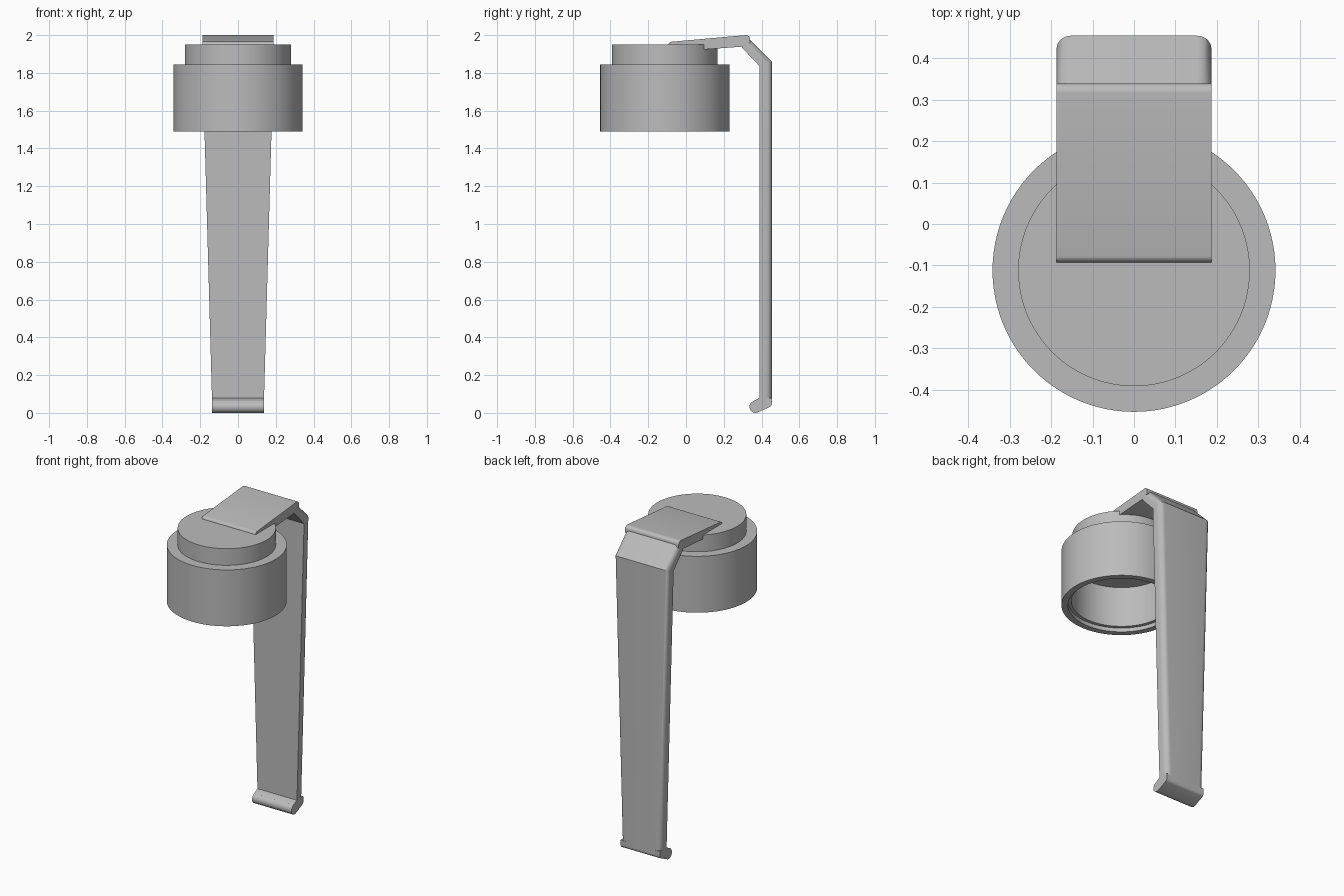
import bpy, bmesh, math

cube = bpy.data.objects.get("Cube")
if cube:
    bpy.data.objects.remove(cube, do_unlink=True)

GREY = (0.5, 0.5, 0.5, 1)
grey = bpy.data.materials.new("plain grey")
grey.use_nodes = True
grey.diffuse_color = GREY
grey.node_tree.nodes["Principled BSDF"].inputs["Base Color"].default_value = GREY


def finish(name, bm, angle=35):
    bmesh.ops.recalc_face_normals(bm, faces=bm.faces)
    mesh = bpy.data.meshes.new(name)
    bm.to_mesh(mesh)
    bm.free()
    mesh.materials.append(grey)
    obj = bpy.data.objects.new(name, mesh)
    bpy.context.collection.objects.link(obj)
    bpy.ops.object.select_all(action="DESELECT")
    obj.select_set(True)
    bpy.context.view_layer.objects.active = obj
    bpy.ops.object.shade_smooth_by_angle(angle=math.radians(angle))
    return obj


def loft(name, rings):
    """Skin matching closed rings of points and cap both ends."""
    bm = bmesh.new()
    loops = [[bm.verts.new(p) for p in ring] for ring in rings]
    for a, b in zip(loops, loops[1:]):
        for i in range(len(a)):
            j = (i + 1) % len(a)
            bm.faces.new((a[i], a[j], b[j], b[i]))
    bm.faces.new(loops[0])
    bm.faces.new(loops[-1])
    return finish(name, bm)


def arc(cy, cz, r, start, end, steps=8):
    return [(cy + r * math.cos(math.radians(start + (end - start) * i / steps)),
             cz + r * math.sin(math.radians(start + (end - start) * i / steps)))
            for i in range(steps + 1)]


def extrude(name, profile, half):
    return loft(name, [[(x, y, z) for y, z in profile] for x in (-half, half)])


def lathe(name, profile, cy, segments=96):
    bm = bmesh.new()
    verts = [bm.verts.new((r, cy, z)) for r, z in profile]
    edges = [bm.edges.new(pair) for pair in zip(verts, verts[1:])]
    bmesh.ops.spin(bm, geom=verts + edges, cent=(0, cy, 0), axis=(0, 0, 1),
                   angle=math.tau, steps=segments)
    bmesh.ops.remove_doubles(bm, verts=bm.verts, dist=0.0005)
    return finish(name, bm)


# Stepped cap, hollow underneath with a small recessed lip
lathe("cap", [(0, 1.95), (0.28, 1.95), (0.28, 1.845), (0.342, 1.845),
              (0.342, 1.49), (0.305, 1.49), (0.305, 1.515), (0.285, 1.515),
              (0.285, 1.77), (0, 1.77)], -0.112)

# Lever plate sinking into the cap top, rounded at both ends
lever = ([(-0.093, 1.91), (-0.093, 1.947)] + arc(-0.075, 1.947, 0.018, 180, 97, 6)
         + arc(0.318, 1.978, 0.022, 97, 0, 6) + [(0.34, 1.958), (0.312, 1.94)])
extrude("lever", lever, 0.187)


# Tapered strap with rounded back edges, bent forward at the top
def strap_ring(inner, outer, half, radius=0.034):
    thick = math.dist(inner, outer)
    section = [(-half, 0), (half, 0)]
    corner = arc(half - radius, thick - radius, radius, 0, 90)
    section += corner + [(-x, d) for x, d in reversed(corner)]
    return [(x, inner[0] + (outer[0] - inner[0]) * d / thick,
             inner[1] + (outer[1] - inner[1]) * d / thick) for x, d in section]


loft("strap", [strap_ring((0.39, 0.05), (0.455, 0.05), 0.137),
               strap_ring((0.39, 1.835), (0.455, 1.86), 0.187),
               strap_ring((0.295, 1.935), (0.335, 1.98), 0.187)])

# Hooked foot with a round nose
foot = ([(0.39, 0.08), (0.355, 0.062)] + arc(0.368, 0.032, 0.032, 115, 290, 12)
        + arc(0.435, 0.05, 0.02, -65, 0, 5) + [(0.455, 0.08)])
extrude("foot", foot, 0.137)
